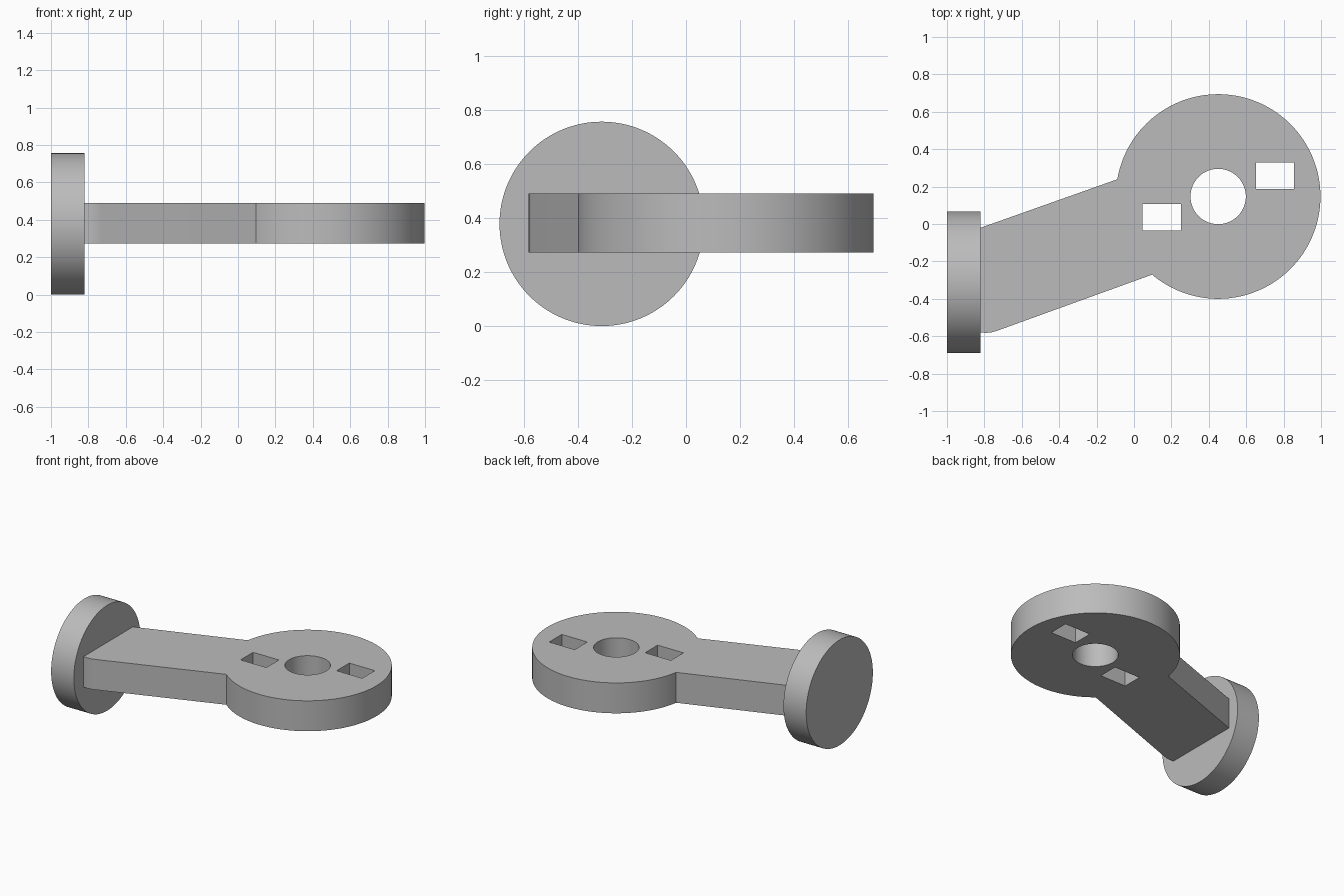
import bpy
import bmesh
from math import cos, sin, pi, radians
from mathutils import Matrix, Vector

old = bpy.data.objects.get("Cube")
if old:
    bpy.data.objects.remove(old, do_unlink=True)

grey = bpy.data.materials.new("plain grey")
grey.use_nodes = True
COLOUR = (0.5, 0.5, 0.5, 1)
grey.diffuse_color = COLOUR
grey.node_tree.nodes["Principled BSDF"].inputs["Base Color"].default_value = COLOUR

BOTTOM, TOP = 0.272, 0.49
HEAD = Vector((0.45, 0.147))
HEAD_RADIUS = 0.547


def arc(centre, radius, start, end, steps):
    angles = [radians(start + (end - start) * i / steps) for i in range(steps + 1)]
    return [(centre.x + radius * cos(a), centre.y + radius * sin(a)) for a in angles]


def rectangle(x0, y0, x1, y1):
    return [(x0, y0), (x1, y0), (x1, y1), (x0, y1)]


def prism(name, outline, bottom, top):
    """Extrude a counter-clockwise outline upwards into a solid."""
    bm = bmesh.new()
    face = bm.faces.new([bm.verts.new((x, y, bottom)) for x, y in outline])
    moved = bmesh.ops.extrude_face_region(bm, geom=[face])["geom"]
    bmesh.ops.translate(bm, vec=(0, 0, top - bottom),
                        verts=[v for v in moved if isinstance(v, bmesh.types.BMVert)])
    bmesh.ops.recalc_face_normals(bm, faces=bm.faces)
    return add_object(name, bm)


def add_object(name, bm):
    mesh = bpy.data.meshes.new(name)
    bm.to_mesh(mesh)
    bm.free()
    mesh.materials.append(grey)
    obj = bpy.data.objects.new(name, mesh)
    bpy.context.collection.objects.link(obj)
    return obj


def select(obj):
    bpy.ops.object.select_all(action="DESELECT")
    obj.select_set(True)
    bpy.context.view_layer.objects.active = obj


# Arm and round head as one plate, with an eased corner beside the end disc
outline = arc(HEAD, HEAD_RADIUS, -130.2, 170.3, 110)
outline += [(-0.82, -0.02), (-0.82, -0.58), (-0.79, -0.582), (-0.76, -0.579), (-0.73, -0.57)]
arm = prism("arm_plate", outline, BOTTOM, TOP)

# Centre hole and the two rectangular slots
cuts = {
    "centre_hole_cutter": arc(HEAD, 0.148, 0, 354, 59),
    "inner_slot_cutter": rectangle(0.045, -0.035, 0.25, 0.107),
    "outer_slot_cutter": rectangle(0.652, 0.187, 0.855, 0.33),
}
for name, shape in cuts.items():
    cutter = prism(name, shape, BOTTOM - 0.1, TOP + 0.1)
    cutter.hide_render = True
    boolean = arm.modifiers.new(name, "BOOLEAN")
    boolean.operation = "DIFFERENCE"
    boolean.solver = "EXACT"
    boolean.object = cutter
    select(arm)
    bpy.ops.object.modifier_apply(modifier=boolean.name)
    bpy.data.objects.remove(cutter, do_unlink=True)

# Upright disc at the end of the arm
bm = bmesh.new()
bmesh.ops.create_cone(bm, cap_ends=True, segments=128, radius1=0.378, radius2=0.378, depth=0.18,
                      matrix=Matrix.Translation((-0.91, -0.312, 0.378)) @ Matrix.Rotation(pi / 2, 4, "Y"))
disc = add_object("end_disc", bm)

for part in (arm, disc):
    select(part)
    bpy.ops.object.shade_smooth_by_angle(angle=radians(25))
